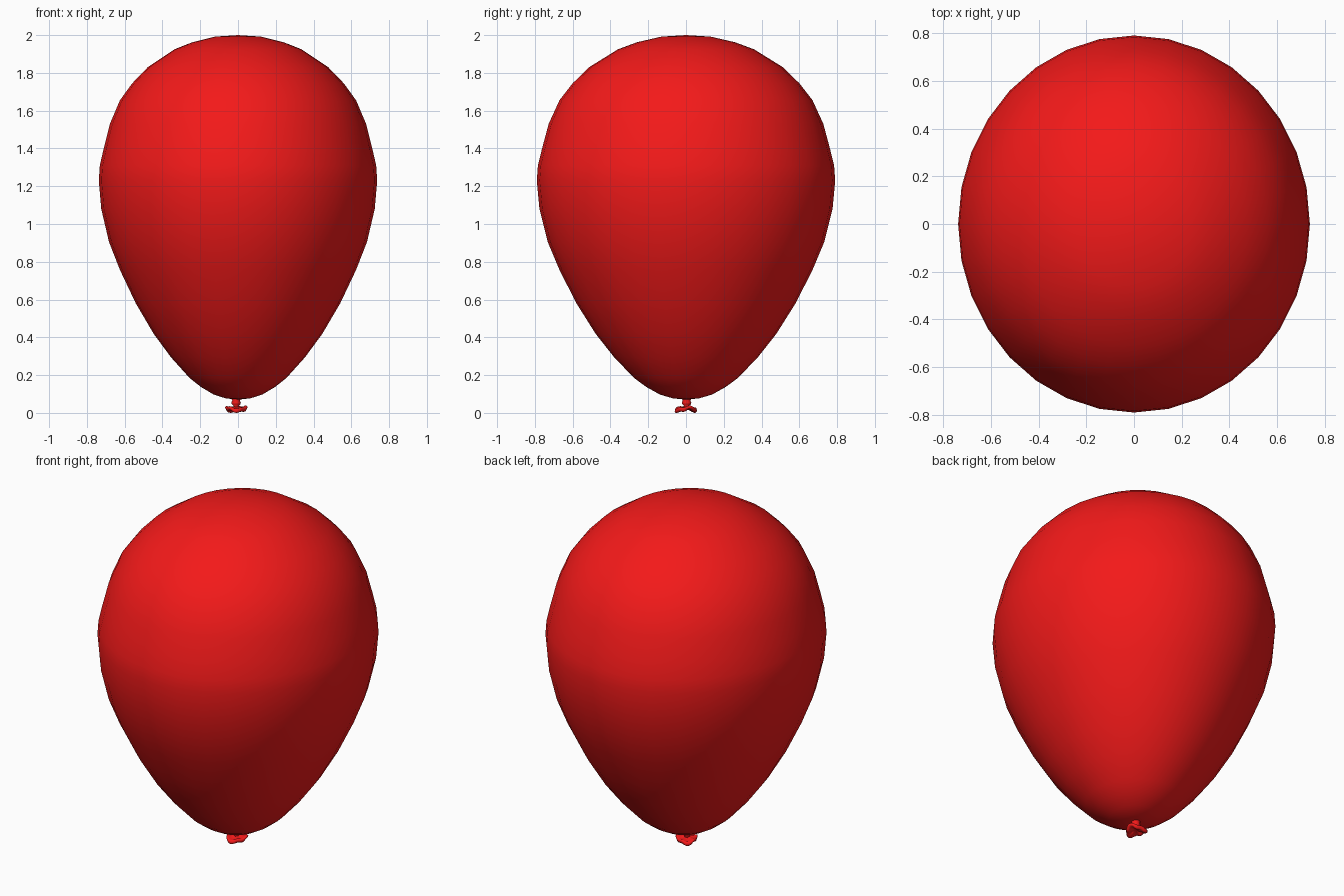
import bpy, bmesh
from math import sin, cos, pi

if "Cube" in bpy.data.objects:
    bpy.data.objects.remove(bpy.data.objects["Cube"])

red = bpy.data.materials.new("red_rubber")
red.diffuse_color = (0.9, 0.01, 0.01, 1)
red.use_nodes = True
red.node_tree.nodes["Principled BSDF"].inputs["Base Color"].default_value = red.diffuse_color


def lathe(name, profile, seg, place):
    """Revolve (radius, z) points; place(r, angle, z) gives the final position."""
    bm = bmesh.new()
    rings = []
    for r, z in profile:
        if r == 0:
            rings.append([bm.verts.new(place(0, 0, z))] * seg)
        else:
            rings.append([bm.verts.new(place(r, 2 * pi * i / seg, z)) for i in range(seg)])
    for a, b in zip(rings, rings[1:]):
        for i in range(seg):
            j = (i + 1) % seg
            bm.faces.new(list(dict.fromkeys((a[i], a[j], b[j], b[i]))))
    bmesh.ops.recalc_face_normals(bm, faces=bm.faces)
    me = bpy.data.meshes.new(name)
    bm.to_mesh(me)
    bm.free()
    me.materials.append(red)
    for p in me.polygons:
        p.use_smooth = True
    ob = bpy.data.objects.new(name, me)
    bpy.context.collection.objects.link(ob)
    return ob


# Balloon body: egg profile, slightly narrower in x
body = [(0, .07), (.07, .077), (.138, .097), (.21, .137), (.275, .185), (.38, .294),
        (.478, .418), (.58, .58), (.67, .757), (.732, .905), (.776, 1.08), (.79, 1.23),
        (.784, 1.31), (.762, 1.40), (.727, 1.53), (.67, 1.655), (.6, 1.745), (.51, 1.832),
        (.36, 1.925), (.26, 1.962), (.13, 1.992), (0, 2.0)]
lathe("balloon_body", body, 32, lambda r, a, z: (r * .933 * cos(a), r * sin(a), z))

# Knot: pinched neck with a small bulge
neck = [(0, .08), (.026, .075), (.02, .065), (.025, .056), (.023, .046), (.014, .038),
        (.018, .028), (0, .024)]
lathe("knot_neck", neck, 16, lambda r, a, z: (r * cos(a) - .01, r * sin(a) + .003, z))


# Lip: crumpled flared disc with a rolled rim
def crumple(r, a, z):
    k = r / .056
    r *= 1 + .1 * sin(3 * a + .5)
    return (r * cos(a) - .011, r * sin(a) + .003,
            z + k * (.006 * sin(2 * a + 1) + .004 * sin(5 * a)))


lip = [(0, .034), (.02, .031), (.038, .025), (.047, .029), (.055, .027), (.058, .02),
       (.054, .013), (.046, .011), (.036, .013), (.02, .018), (0, .02)]
lathe("knot_lip", lip, 32, crumple)
# Seat the lowest point of the lip on the ground
me = bpy.data.objects["knot_lip"].data
low = min(v.co.z for v in me.vertices)
for v in me.vertices:
    v.co.z -= low - .005 if v.co.z > low + .012 else low
